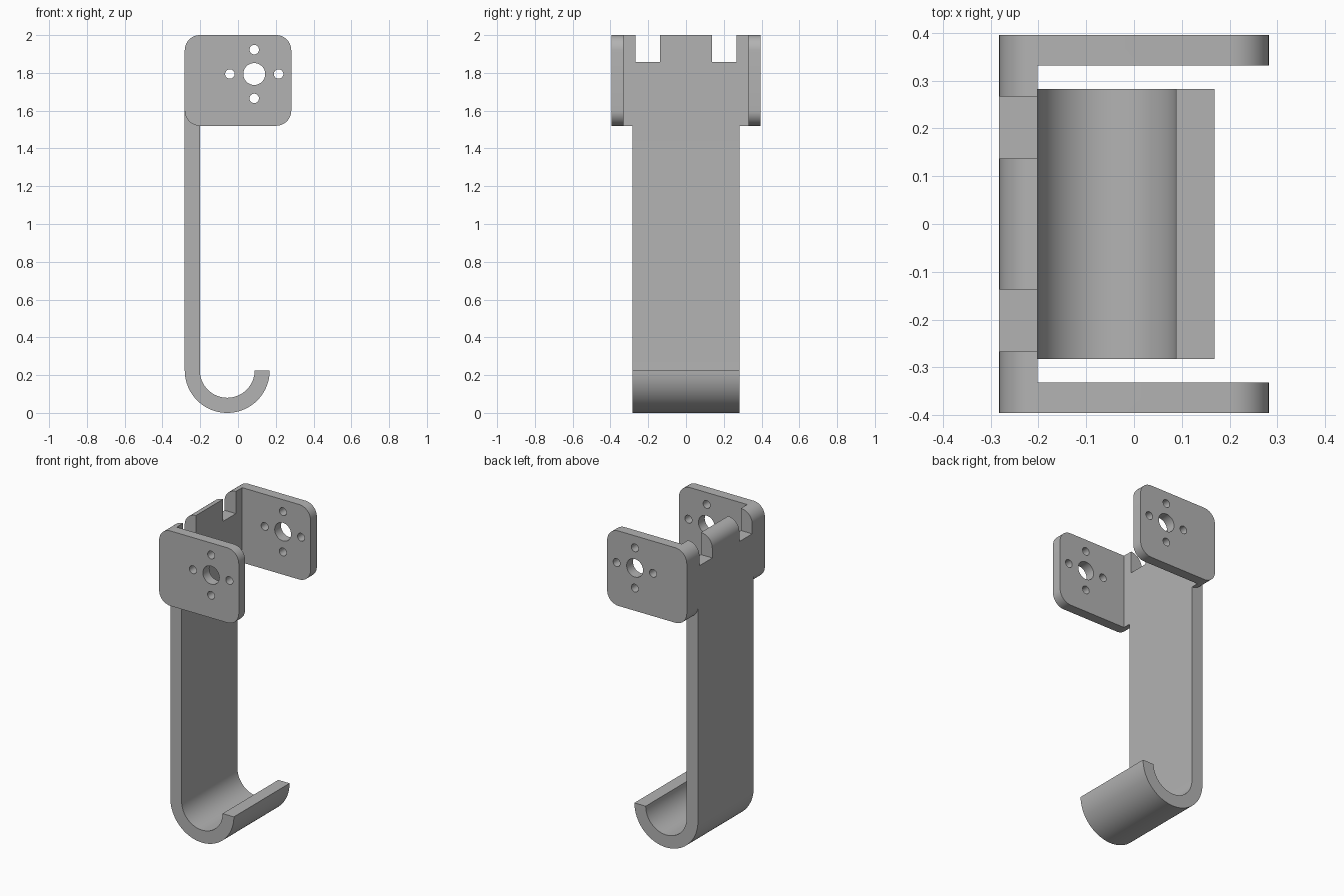
import bpy, bmesh, math
from mathutils import Matrix

if "Cube" in bpy.data.objects:
    bpy.data.objects.remove(bpy.data.objects["Cube"])

X0, X1, XI = -0.282, 0.282, -0.202     # back, front, inner face of the back wall
Z0, Z1 = 1.52, 2.0                     # bracket bottom and top
YO, YI, YS = 0.395, 0.331, 0.282       # outer / inner ear faces, strap half width

grey = bpy.data.materials.new("plain grey")
grey.diffuse_color = (0.45, 0.45, 0.45, 1)
grey.use_nodes = True
grey.node_tree.nodes["Principled BSDF"].inputs["Base Color"].default_value = grey.diffuse_color


def arc(cx, cz, r, a0, a1, n):
    return [(cx + r * math.cos(math.radians(a0 + (a1 - a0) * i / n)),
             cz + r * math.sin(math.radians(a0 + (a1 - a0) * i / n))) for i in range(n + 1)]


def extrude(name, profile, half):
    """Extrude an x-z profile along y, from -half to +half."""
    bm = bmesh.new()
    face = bm.faces.new([bm.verts.new((x, -half, z)) for x, z in profile])
    new = bmesh.ops.extrude_face_region(bm, geom=[face])["geom"]
    bmesh.ops.translate(bm, vec=(0, 2 * half, 0),
                        verts=[g for g in new if isinstance(g, bmesh.types.BMVert)])
    bmesh.ops.recalc_face_normals(bm, faces=bm.faces)
    return finish(name, bm)


def finish(name, bm):
    mesh = bpy.data.meshes.new(name)
    bm.to_mesh(mesh)
    bm.free()
    mesh.materials.append(grey)
    ob = bpy.data.objects.new(name, mesh)
    bpy.context.collection.objects.link(ob)
    return ob


def box(bm, x, y, z):
    m = Matrix.Translation([(a + b) / 2 for a, b in (x, y, z)])
    bmesh.ops.create_cube(bm, size=1, matrix=m @ Matrix.Diagonal(
        [b - a for a, b in (x, y, z)] + [1]))


def boolean(target, other, operation):
    mod = target.modifiers.new(operation.lower(), 'BOOLEAN')
    mod.operation, mod.solver, mod.object = operation, 'EXACT', other
    bpy.context.view_layer.objects.active = target
    bpy.ops.object.modifier_apply(modifier=mod.name)
    bpy.data.objects.remove(other)


# Bracket: rounded block, later hollowed into a back wall with two ears
R = 0.08
hanger = extrude("hook_hanger", arc(X1 - R, Z1 - R, R, 0, 90, 10) + arc(X0 + R, Z1 - R, R, 90, 180, 10)
                 + arc(X0 + R, Z0 + R, R, 180, 270, 10) + arc(X1 - R, Z0 + R, R, 270, 360, 10), YO)

# Space between the ears
bm = bmesh.new()
box(bm, (XI, 0.5), (-YI, YI), (1.3, 2.2))
boolean(hanger, finish("ear_gap", bm), 'DIFFERENCE')

# Two notches in the top of the back wall
bm = bmesh.new()
for s in (-1, 1):
    box(bm, (-0.4, -0.1), sorted((s * 0.137, s * 0.267)), (1.858, 2.2))
boolean(hanger, finish("notches", bm), 'DIFFERENCE')

# Central bore and four screw holes through both ears
bm = bmesh.new()
for dx, dz, r in [(0, 0, 0.058), (0.129, 0, 0.025), (-0.129, 0, 0.025), (0, 0.129, 0.025), (0, -0.129, 0.025)]:
    bmesh.ops.create_cone(bm, cap_ends=True, segments=32, radius1=r, radius2=r, depth=1.2,
                          matrix=Matrix.Translation((0.086, 0, 1.794 + dz)) @ Matrix.Translation((dx, 0, 0))
                          @ Matrix.Rotation(math.pi / 2, 4, 'X'))
boolean(hanger, finish("ear_holes", bm), 'DIFFERENCE')

# Long strap ending in the J hook
strap = extrude("strap", [(XI, Z0 + R), (X0, Z0 + R)] + arc(-0.057, 0.225, 0.225, 180, 360, 40)
                + arc(-0.057, 0.225, 0.145, 360, 180, 40), YS)
boolean(hanger, strap, 'UNION')

hanger.select_set(True)
bpy.context.view_layer.objects.active = hanger
bpy.ops.object.shade_smooth_by_angle(angle=math.radians(30))
